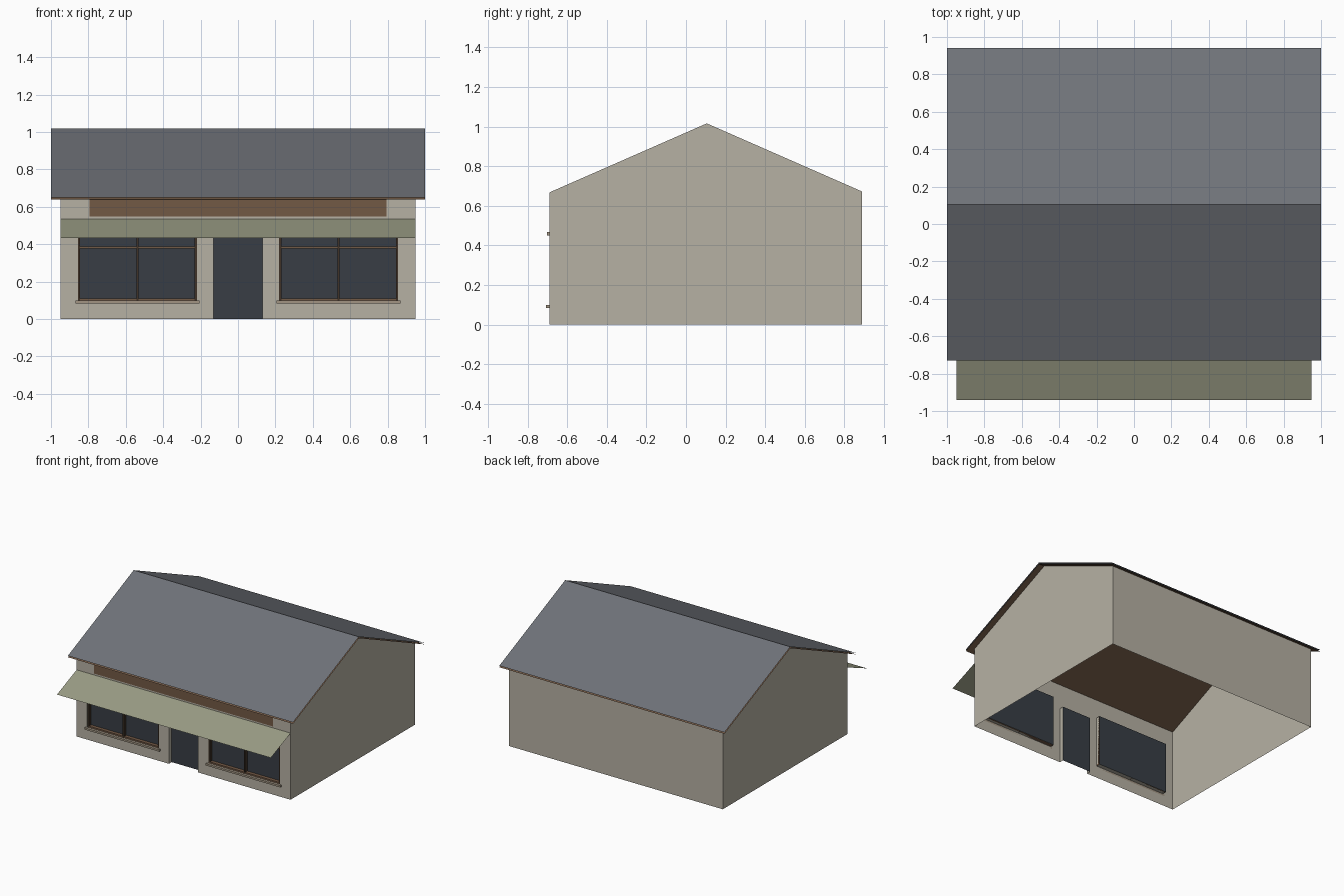
import bpy

if "Cube" in bpy.data.objects:
    bpy.data.objects.remove(bpy.data.objects["Cube"])

W, YF, YB, YR = 0.95, -0.69, 0.89, 0.105      # wall half width, front, back, ridge
SLOPE, TOP, REC = 0.441, 1.018, 0.035         # roof pitch, ridge height, recess depth
WINDOW = (0.22, 0.856, 0.098, 0.505)          # x0, x1, z0, z1 of right-hand window
DOOR_X, DOOR_Z = 0.13, 0.455


def mat(name, *rgb):
    m = bpy.data.materials.new(name)
    m.diffuse_color = (*rgb, 1)
    m.use_nodes = True
    m.node_tree.nodes["Principled BSDF"].inputs["Base Color"].default_value = m.diffuse_color
    return m


PLASTER = mat("plaster", 0.47, 0.44, 0.37)
SLATE = mat("slate", 0.16, 0.17, 0.19)
BROWN = mat("brown_wood", 0.17, 0.10, 0.06)
DARK = mat("dark_wood", 0.05, 0.032, 0.02)
GLASS = mat("glass", 0.04, 0.048, 0.06)
CANVAS = mat("canvas", 0.32, 0.33, 0.23)
STONE = mat("sill_stone", 0.36, 0.30, 0.23)


def sheet(name, polys, material):
    """Build one mesh object from a list of polygons (lists of points)."""
    verts, faces, index = [], [], {}
    for poly in polys:
        face = []
        for p in poly:
            key = tuple(round(c, 4) for c in p)
            if key not in index:
                index[key] = len(verts)
                verts.append(key)
            face.append(index[key])
        faces.append(face)
    me = bpy.data.meshes.new(name)
    me.from_pydata(verts, [], faces)
    me.materials.append(material)
    ob = bpy.data.objects.new(name, me)
    bpy.context.collection.objects.link(ob)
    return ob


def box(name, x, y, z, material):
    """Box from (min, max) pairs."""
    bpy.ops.mesh.primitive_cube_add(size=1, location=[sum(r) / 2 for r in (x, y, z)])
    ob = bpy.context.object
    ob.name = name
    ob.scale = [r[1] - r[0] for r in (x, y, z)]
    ob.data.materials.append(material)
    return ob


def front_quad(x0, x1, z0, z1, y):
    return [(x0, y, z0), (x1, y, z0), (x1, y, z1), (x0, y, z1)]


def roof_z(y, drop=0.0):
    return TOP - drop - abs(y - YR) * SLOPE


# Front wall: vertical strips, split around the openings, with recessed reveals
x0, x1, z0, z1 = WINDOW
eave = roof_z(YF)
openings = [(-x1, -x0, z0, z1), (-DOOR_X, DOOR_X, 0, DOOR_Z), (x0, x1, z0, z1)]
walls, edge = [], -W
for a, b, lo, hi in openings:
    walls.append(front_quad(edge, a, 0, eave, YF))
    if lo > 0:
        walls.append(front_quad(a, b, 0, lo, YF))
    walls.append(front_quad(a, b, hi, eave, YF))
    rim = [(a, lo), (a, hi), (b, hi), (b, lo)]
    if lo > 0:
        rim.append((a, lo))
    for (xa, za), (xb, zb) in zip(rim, rim[1:]):
        walls.append([(xa, YF, za), (xb, YF, zb), (xb, YF + REC, zb), (xa, YF + REC, za)])
    edge = b
walls.append(front_quad(edge, W, 0, eave, YF))

# Gable ends and back wall
profile = [(YF, 0), (YB, 0), (YB, roof_z(YB)), (YR, TOP - 0.002), (YF, eave)]
walls.append([(W, y, z) for y, z in profile])
walls.append([(-W, y, z) for y, z in reversed(profile)])
walls.append(front_quad(-W, W, 0, roof_z(YB), YB)[::-1])
sheet("walls", walls, PLASTER)

# Roof covering and the timber lining just under it
EAVES = (-0.73, 0.94)
for name, drop, material in (("roof", 0, SLATE), ("roof_lining", 0.012, BROWN)):
    slopes = []
    for y in EAVES:
        quad = [(-1, y, roof_z(y, drop)), (1, y, roof_z(y, drop)),
                (1, YR, TOP - drop), (-1, YR, TOP - drop)]
        slopes.append(quad if y < 0 else quad[::-1])
    sheet(name, slopes, material)

# Awning and fascia board
sheet("awning", [[(-W, -0.94, 0.432), (W, -0.94, 0.432), (W, YF, 0.535), (-W, YF, 0.535)]], CANVAS)
sheet("fascia_board", [front_quad(-0.795, 0.795, 0.548, 0.645, YF - 0.003)], BROWN)

# Door with lintel
sheet("door", [front_quad(-DOOR_X, DOOR_X, 0, DOOR_Z, YF + REC)], GLASS)
box("door_lintel", (-0.14, 0.14), (YF - 0.012, YF), (0.45, 0.468), STONE)

# Windows: glass, frame bars and sill
T = 0.012
for side, a, b in (("left", -x1, -x0), ("right", x0, x1)):
    mid = (a + b) / 2
    sheet(side + "_window_glass", [front_quad(a, b, z0, z1, YF + REC)], GLASS)
    depth = (YF + 0.004, YF + REC - 0.003)
    for name, xs in (("jamb_a", (a, a + T)), ("jamb_b", (b - T, b)),
                     ("mullion", (mid - T / 2, mid + T / 2))):
        box(f"{side}_window_{name}", xs, depth, (z0, z1), DARK)
    for name, z in (("bottom_rail", z0), ("transom", 0.376), ("top_rail", z1 - T)):
        box(f"{side}_window_{name}", (a, b), depth, (z, z + T), BROWN)
    box(side + "_window_sill", (a - 0.014, b + 0.014), (YF - 0.016, YF), (0.083, 0.098), STONE)
